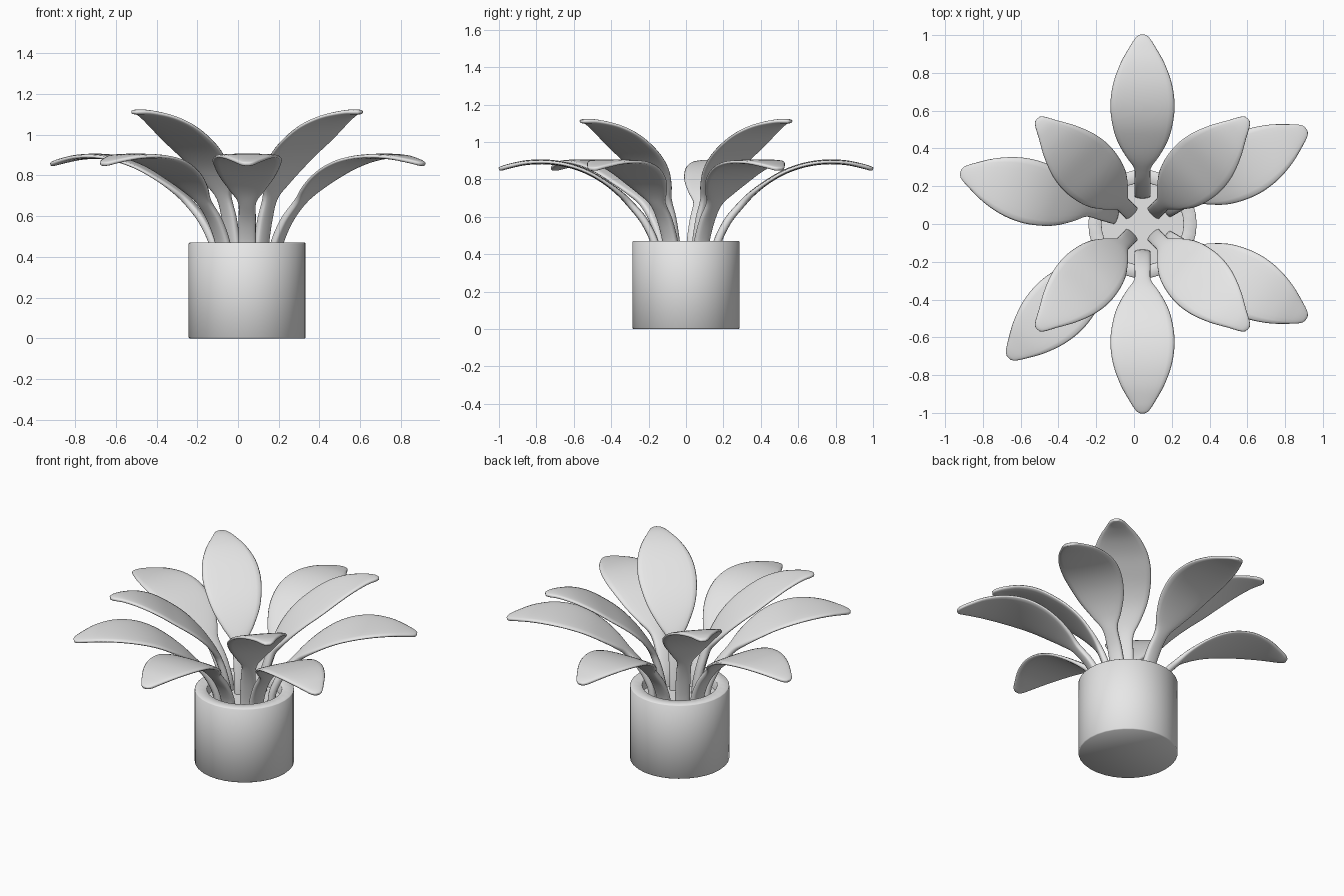
import bpy, bmesh, math
from mathutils import Vector

if "Cube" in bpy.data.objects:
    bpy.data.objects.remove(bpy.data.objects["Cube"], do_unlink=True)

CENTRE_X = 0.045

grey = bpy.data.materials.new("plain_grey")
grey.use_nodes = True
grey.diffuse_color = (0.8, 0.8, 0.8, 1)
grey.node_tree.nodes["Principled BSDF"].inputs["Base Color"].default_value = (0.8, 0.8, 0.8, 1)


def make_object(name, bm):
    bmesh.ops.recalc_face_normals(bm, faces=bm.faces)
    mesh = bpy.data.meshes.new(name)
    bm.to_mesh(mesh)
    bm.free()
    mesh.materials.append(grey)
    obj = bpy.data.objects.new(name, mesh)
    bpy.context.collection.objects.link(obj)
    obj.location.x = CENTRE_X
    return obj


def smooth(obj, degrees):
    bpy.ops.object.select_all(action='DESELECT')
    obj.select_set(True)
    bpy.context.view_layer.objects.active = obj
    bpy.ops.object.shade_smooth_by_angle(angle=math.radians(degrees))


def lathe(name, profile, sides=32):
    bm = bmesh.new()
    verts = [bm.verts.new((r, 0, z)) for r, z in profile]
    edges = [bm.edges.new(pair) for pair in zip(verts, verts[1:])]
    bmesh.ops.spin(bm, geom=verts + edges, axis=(0, 0, 1), cent=(0, 0, 0),
                   steps=sides, angle=math.tau)
    bmesh.ops.remove_doubles(bm, verts=bm.verts, dist=0.0005)
    obj = make_object(name, bm)
    smooth(obj, 50)


def smooth_path(points, steps=4):
    """Catmull-Rom curve through all the points."""
    pts = [Vector(p) for p in points]
    pts = [2 * pts[0] - pts[1]] + pts + [2 * pts[-1] - pts[-2]]
    out = []
    for a, b, c, d in zip(pts, pts[1:], pts[2:], pts[3:]):
        for i in range(steps):
            t = i / steps
            out.append(0.5 * (2 * b + (c - a) * t + (2 * a - 5 * b + 4 * c - d) * t * t
                              + (3 * b - a - 3 * c + d) * t ** 3))
    out.append(pts[-2])
    return out


# Pot with a thick hollow rim, and the surface inside it
lathe("pot", [(0, 0), (0.282, 0), (0.287, 0.005), (0.287, 0.466), (0.283, 0.47),
              (0.22, 0.47), (0.217, 0.467), (0.217, 0.38), (0, 0.38)])
lathe("soil", [(0, 0.4), (0.218, 0.4)])

# Leaf spines as (distance from centre, height), from stem foot to tip
LOW = [(0.155, 0.38), (0.17, 0.47), (0.225, 0.58), (0.3, 0.67), (0.36, 0.73),
       (0.44, 0.79), (0.53, 0.841), (0.63, 0.876), (0.74, 0.893), (0.85, 0.89),
       (0.94, 0.872), (0.985, 0.859), (1.0, 0.854)]
HIGH = [(0.09, 0.38), (0.1, 0.47), (0.125, 0.59), (0.16, 0.69), (0.2, 0.763),
        (0.26, 0.842), (0.335, 0.914), (0.425, 0.98), (0.52, 1.041), (0.62, 1.086),
        (0.71, 1.108), (0.765, 1.111), (0.787, 1.109)]
# Half width and half thickness along either spine
WIDTH = [0.043, 0.043, 0.043, 0.045, 0.089, 0.134, 0.16, 0.17, 0.156, 0.117, 0.067, 0.037, 0.016]
THICK = [0.022, 0.022, 0.021, 0.019, 0.016] + [0.013] * 6 + [0.012, 0.008]


def leaf(name, spine, degrees, sides=20):
    path = smooth_path([(r, z, 0) for r, z in spine])
    size = smooth_path([(w, t, 0) for w, t in zip(WIDTH, THICK)])
    bm = bmesh.new()
    rings = []
    for i, (p, s) in enumerate(zip(path, size)):
        tangent = (path[min(i + 1, len(path) - 1)] - path[max(i - 1, 0)]).normalized()
        ring = []
        for k in range(sides):
            a = math.tau * k / sides
            up = s.y * math.copysign(abs(math.sin(a)) ** 0.5, math.sin(a))
            ring.append(bm.verts.new((p.x - tangent.y * up, s.x * math.cos(a),
                                      p.y + tangent.x * up)))
        rings.append(ring)
    for lower, upper in zip(rings, rings[1:]):
        for k in range(sides):
            n = (k + 1) % sides
            bm.faces.new((lower[k], lower[n], upper[n], upper[k]))
    bm.faces.new(rings[0])
    bm.faces.new(rings[-1])
    obj = make_object(name, bm)
    obj.rotation_euler.z = math.radians(degrees)
    for poly in obj.data.polygons:
        poly.use_smooth = True


# Outer ring of low leaves and inner ring of tall leaves
for i, angle in enumerate([30, 90, 164, 225, 270, 330]):
    leaf(f"low_leaf_{i + 1}", LOW, angle)
for i in range(4):
    leaf(f"tall_leaf_{i + 1}", HIGH, 45 + 90 * i)
